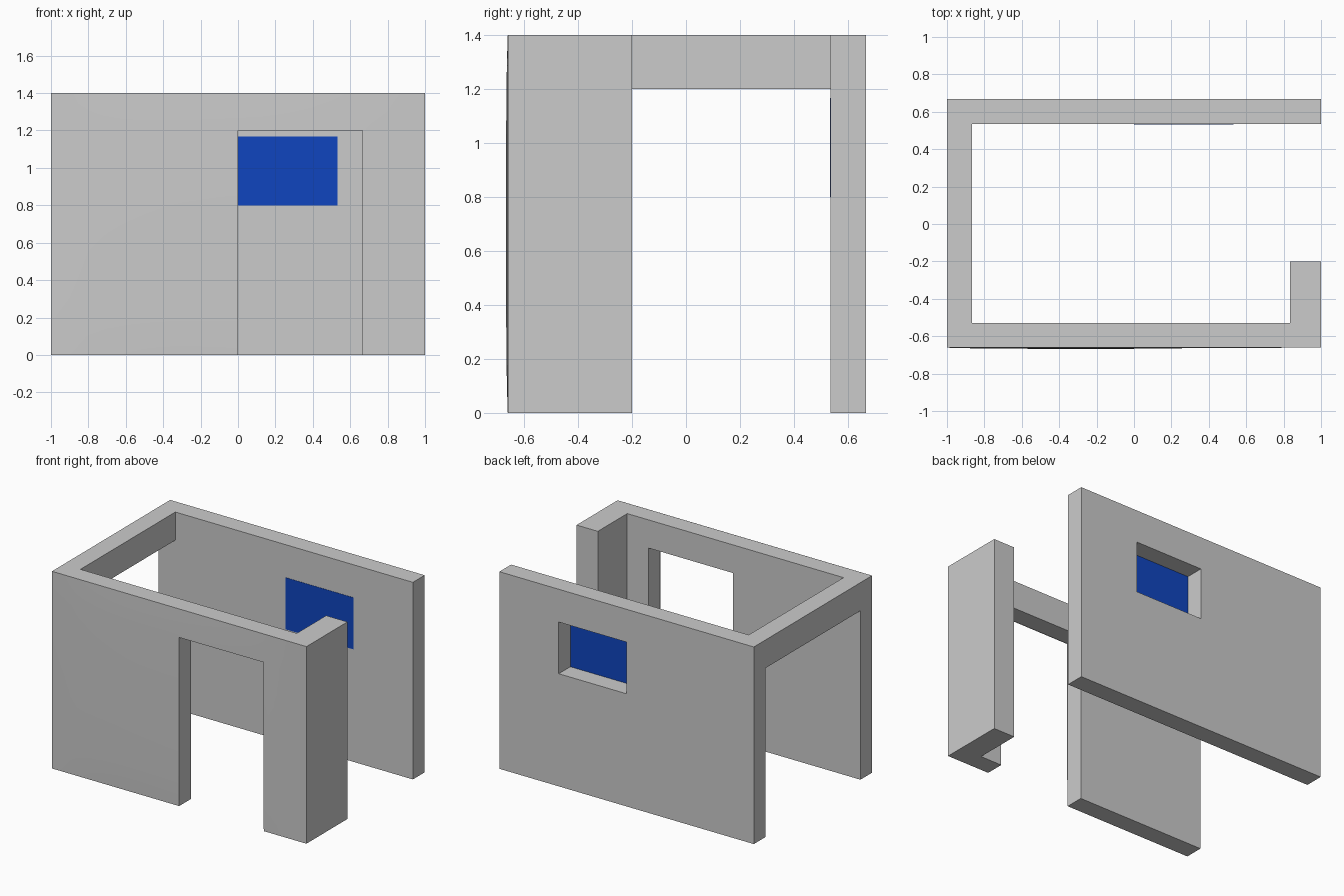
import bpy, bmesh, math
from mathutils import Vector

cube = bpy.data.objects.get("Cube")
if cube:
    bpy.data.objects.remove(cube, do_unlink=True)


def material(name, rgb):
    m = bpy.data.materials.new(name)
    m.use_nodes = True
    m.diffuse_color = (*rgb, 1)
    m.node_tree.nodes["Principled BSDF"].inputs["Base Color"].default_value = (*rgb, 1)
    return m


concrete = material("concrete grey", (0.6, 0.6, 0.6))
blue = material("window blue", (0.005, 0.06, 0.52))

H, DOOR_H = 1.4, 1.2
FRONT, FRONT_IN, BACK_IN, BACK = -0.66, -0.53, 0.535, 0.667


def finish(name, bm, mat):
    bmesh.ops.recalc_face_normals(bm, faces=bm.faces)
    me = bpy.data.meshes.new(name)
    bm.to_mesh(me)
    bm.free()
    me.materials.append(mat)
    ob = bpy.data.objects.new(name, me)
    bpy.context.collection.objects.link(ob)
    return ob


def prism(name, outline, axis, depth, mat):
    """Extrude a flat outline of 3D points along an axis."""
    bm = bmesh.new()
    face = bm.faces.new([bm.verts.new(p) for p in outline])
    ext = bmesh.ops.extrude_face_region(bm, geom=[face])["geom"]
    verts = [v for v in ext if isinstance(v, bmesh.types.BMVert)]
    bmesh.ops.translate(bm, verts=verts, vec=Vector(axis) * depth)
    return finish(name, bm, mat)


def box(name, x, y, z, mat):
    outline = [(x[0], y[0], z[0]), (x[1], y[0], z[0]), (x[1], y[1], z[0]), (x[0], y[1], z[0])]
    return prism(name, outline, (0, 0, 1), z[1] - z[0], mat)


# Front wall with doorway
D0, D1 = 0.0, 0.665
front = [(-1, 0), (D0, 0), (D0, DOOR_H), (D1, DOOR_H), (D1, 0), (1, 0), (1, H), (-1, H)]
prism("front_wall", [(x, FRONT, z) for x, z in front], (0, 1, 0), FRONT_IN - FRONT, concrete)

# Back wall with window opening
back = box("back_wall", (-1, 1), (BACK_IN, BACK), (0, H), concrete)
W0, W1, Z0, Z1 = 0.0, 0.533, 0.8, 1.167
cutter = box("window_cutter", (W0, W1), (0.4, 0.8), (Z0, Z1), concrete)
cutter.hide_render = True
cutter.hide_viewport = True
cut = back.modifiers.new("window_opening", "BOOLEAN")
cut.object = cutter
cut.solver = "EXACT"

# Window pane, flush with the inner face
box("window_pane", (W0, W1), (BACK_IN - 0.002, BACK_IN + 0.002), (Z0, Z1), blue)

# Beam over the open side, and the short return wall opposite
box("side_beam", (-1, -0.867), (FRONT_IN, BACK_IN), (DOOR_H, H), concrete)
box("return_wall", (0.833, 1), (FRONT_IN, -0.2), (0, H), concrete)

# Slight swell in the outer plaster of the front wall
bm = bmesh.new()
xs = sorted([-1 + i / 10 for i in range(21)] + [D1])
zs = [H * i / 14 for i in range(13)] + [1.3, H]


def swell(x, z):
    across = max(0, math.cos((x + 0.35) * 1.35)) if x > -0.35 else math.cos((x + 0.35) * 2.4)
    up = math.sin(math.pi * z / H)
    return 0.007 * max(0, across) ** 0.5 * up ** 0.5


grid = [[bm.verts.new((x, FRONT - 0.0005 - swell(x, z), z)) for z in zs] for x in xs]
for i in range(len(xs) - 1):
    for j in range(len(zs) - 1):
        mid_x, mid_z = (xs[i] + xs[i + 1]) / 2, (zs[j] + zs[j + 1]) / 2
        if D0 < mid_x < D1 and mid_z < DOOR_H:
            continue
        bm.faces.new((grid[i][j], grid[i + 1][j], grid[i + 1][j + 1], grid[i][j + 1]))
bmesh.ops.delete(bm, geom=[v for v in bm.verts if not v.link_faces], context="VERTS")
for f in bm.faces:
    f.smooth = True
finish("front_plaster", bm, concrete)
